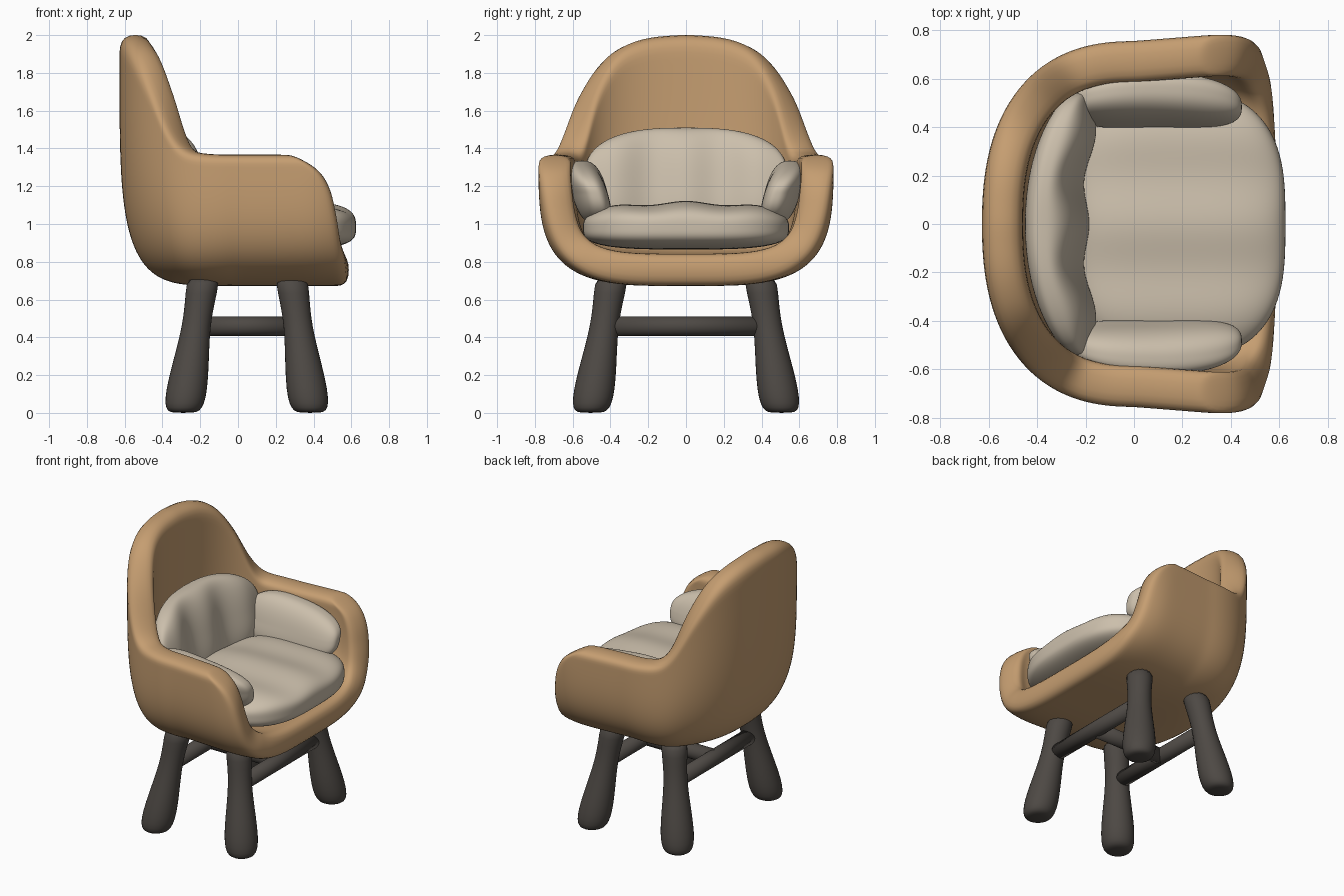
import bpy, bmesh, math
from mathutils import Vector, Matrix

if "Cube" in bpy.data.objects:
    bpy.data.objects.remove(bpy.data.objects["Cube"])


def material(name, rgb):
    m = bpy.data.materials.new(name)
    m.diffuse_color = (*rgb, 1)
    m.use_nodes = True
    m.node_tree.nodes["Principled BSDF"].inputs["Base Color"].default_value = m.diffuse_color
    return m


TAN = material("tan shell", (0.56, 0.34, 0.165))
CREAM = material("cream fabric", (0.60, 0.52, 0.41))
DARK = material("dark wood", (0.075, 0.066, 0.058))


def finish(bm, name, mat, subsurf=0, thickness=0):
    me = bpy.data.meshes.new(name)
    bm.to_mesh(me)
    bm.free()
    for p in me.polygons:
        p.use_smooth = True
    me.materials.append(mat)
    ob = bpy.data.objects.new(name, me)
    bpy.context.collection.objects.link(ob)
    if thickness:
        s = ob.modifiers.new("thickness", 'SOLIDIFY')
        s.thickness, s.offset = thickness, -1
    if subsurf:
        s = ob.modifiers.new("smooth", 'SUBSURF')
        s.levels = s.render_levels = subsurf
    return ob


def interp(table, x):
    if x <= table[0][0]:
        return table[0][1]
    for (a, fa), (b, fb) in zip(table, table[1:]):
        if x <= b:
            return fa + (fb - fa) * (x - a) / (b - a)
    return table[-1][1]


def squircle(a, n):
    """Point of a unit superellipse at angle a."""
    c, s = math.cos(a), math.sin(a)
    k = (abs(c) ** n + abs(s) ** n) ** (1 / n)
    return c / k, s / k


# ---- Shell: U-shaped bucket, open towards +x ----
Z0 = 0.672
FRONT = [(0.68, 0.59), (0.8, 0.585), (0.87, 0.565), (1.0, 0.55), (1.15, 0.52),
         (1.27, 0.465), (1.33, 0.39), (1.375, 0.28)]          # front edge x by height
RIM = [(0, 2.008), (0.2, 1.995), (0.3, 1.97), (0.4, 1.925), (0.5, 1.84), (0.6, 1.66),
       (0.65, 1.51), (0.68, 1.43), (0.71, 1.385), (0.75, 1.37)]  # rim height by |y|
NV, NS, NB = 16, 7, 30


def arm_strip(s, side):
    out = []
    for j in range(NV + 1):
        c, r = squircle(j / NV * math.pi / 2, 3.8)
        z = Z0 + (1.37 - Z0) * (1 - c)
        x = s * interp(FRONT, z)
        w = 0.755 + 0.028 * min(x / 0.35, 1)
        w *= 1 - 0.06 * max(0, (x - 0.38) / 0.18) ** 2
        out.append((x, side * r * w, z))
    return out


def back_strip(a):
    c, s = squircle(a, 2.4)
    px, py = 0.628 * c, 0.755 * s
    top = interp(RIM, abs(py))
    out = []
    for j in range(NV + 1):
        k, r = squircle(j / NV * math.pi / 2, 3.8 + 1.0 * abs(c))
        out.append((px * r, py * r, Z0 + (top - Z0) * (1 - k)))
    return out


strips = [arm_strip(1 - i / NS, 1) for i in range(NS)]
strips += [back_strip(math.pi / 2 + math.pi * i / NB) for i in range(NB + 1)]
strips += [arm_strip((i + 1) / NS, -1) for i in range(NS)]

bm = bmesh.new()
grid = [[bm.verts.new(p) for p in st] for st in strips]
for a, b in zip(grid, grid[1:]):
    for j in range(NV):
        bm.faces.new((a[j], a[j + 1], b[j + 1], b[j]))
bmesh.ops.remove_doubles(bm, verts=bm.verts, dist=0.0005)
bmesh.ops.recalc_face_normals(bm, faces=bm.faces)
bm.normal_update()
low = min(bm.faces, key=lambda f: f.calc_center_median().z)
if low.normal.z > 0:
    bmesh.ops.reverse_faces(bm, faces=bm.faces)
finish(bm, "shell", TAN, subsurf=2, thickness=0.17)


# ---- Cushions: rounded blocks with a shaping rule ----
def cushion(name, centre, half, power, shape):
    bm = bmesh.new()
    bmesh.ops.create_cube(bm, size=2)
    bmesh.ops.subdivide_edges(bm, edges=bm.edges, cuts=19, use_grid_fill=True)
    for v in bm.verts:
        p = Vector([math.tan(c * math.pi / 4) for c in v.co])
        k = sum(abs(c) ** power for c in p) ** (1 / power)
        u = p / k
        q = Vector([c * h for c, h in zip(u, half)])
        v.co = Vector(centre) + shape(u, q)
    return finish(bm, name, CREAM, subsurf=1)


def seat_shape(u, q):
    # soft channels running front to back, highest in the middle
    q.z += (0.01 * math.cos(q.y * 16) + 0.018 * (1 - u.y * u.y)) * max(0, u.z)
    if u.x > 0:
        q.x -= 0.05 * abs(u.y) ** 3 * u.x
    return q


def back_shape(u, q):
    # vertical channels, wrapped round the shell and leaning back
    y = q.y
    q.x += 0.018 * math.cos(y * 17) * max(0, u.x)
    q.x += 0.36 * y * y - 0.18 * q.z
    return q


def side_shape(side):
    def shape(u, q):
        q.y += side * (0.28 * q.z - 0.22 * q.x * q.x + 0.015)
        q.z -= 0.04 * u.x * max(0, u.z)
        return q
    return shape


cushion("seat_cushion", (0.19, 0, 0.98), (0.435, 0.545, 0.115), 3.3, seat_shape)
cushion("back_cushion", (-0.325, 0, 1.225), (0.105, 0.54, 0.285), 2.7, back_shape)
for side, word in ((1, "left"), (-1, "right")):
    cushion(word + "_side_cushion", (0.09, side * 0.495, 1.16),
            (0.355, 0.095, 0.165), 2.7, side_shape(side))

# ---- Legs: splayed clubs with rounded feet ----
LEG = [(0.0, 0.055), (0.010, 0.088), (0.045, 0.106), (0.12, 0.112), (0.25, 0.100),
       (0.40, 0.081), (0.52, 0.076), (0.64, 0.085), (0.725, 0.09)]
for lname, xb, xt in (("front", 0.382, 0.285), ("back", -0.290, -0.185)):
    for side, word in ((1, "left"), (-1, "right")):
        bm = bmesh.new()
        rings = []
        for z, r in LEG:
            t = z / 0.7
            cx, cy = xb + (xt - xb) * t, side * (0.505 - 0.11 * t)
            rings.append([bm.verts.new((cx + r * math.cos(i * math.pi / 8),
                                        cy + r * math.sin(i * math.pi / 8), z))
                          for i in range(16)])
        for a, b in zip(rings, rings[1:]):
            for i in range(16):
                k = (i + 1) % 16
                bm.faces.new((a[i], a[k], b[k], b[i]))
        bm.faces.new(rings[0][::-1])
        bm.faces.new(rings[-1])
        finish(bm, f"{lname}_{word}_leg", DARK, subsurf=1)


# ---- Stretchers: H-shaped bars between the legs ----
def bar(name, a, b, r=0.052):
    a, b = Vector(a), Vector(b)
    bm = bmesh.new()
    rot = (b - a).to_track_quat('Z', 'Y').to_matrix().to_4x4()
    bmesh.ops.create_cone(bm, cap_ends=True, segments=24, radius1=r, radius2=r,
                          depth=(b - a).length,
                          matrix=Matrix.Translation((a + b) / 2) @ rot)
    finish(bm, name, DARK)


bar("front_stretcher", (0.318, -0.43, 0.458), (0.318, 0.43, 0.458))
bar("back_stretcher", (-0.222, -0.43, 0.458), (-0.222, 0.43, 0.458))
bar("middle_stretcher", (-0.222, 0, 0.458), (0.318, 0, 0.458))
